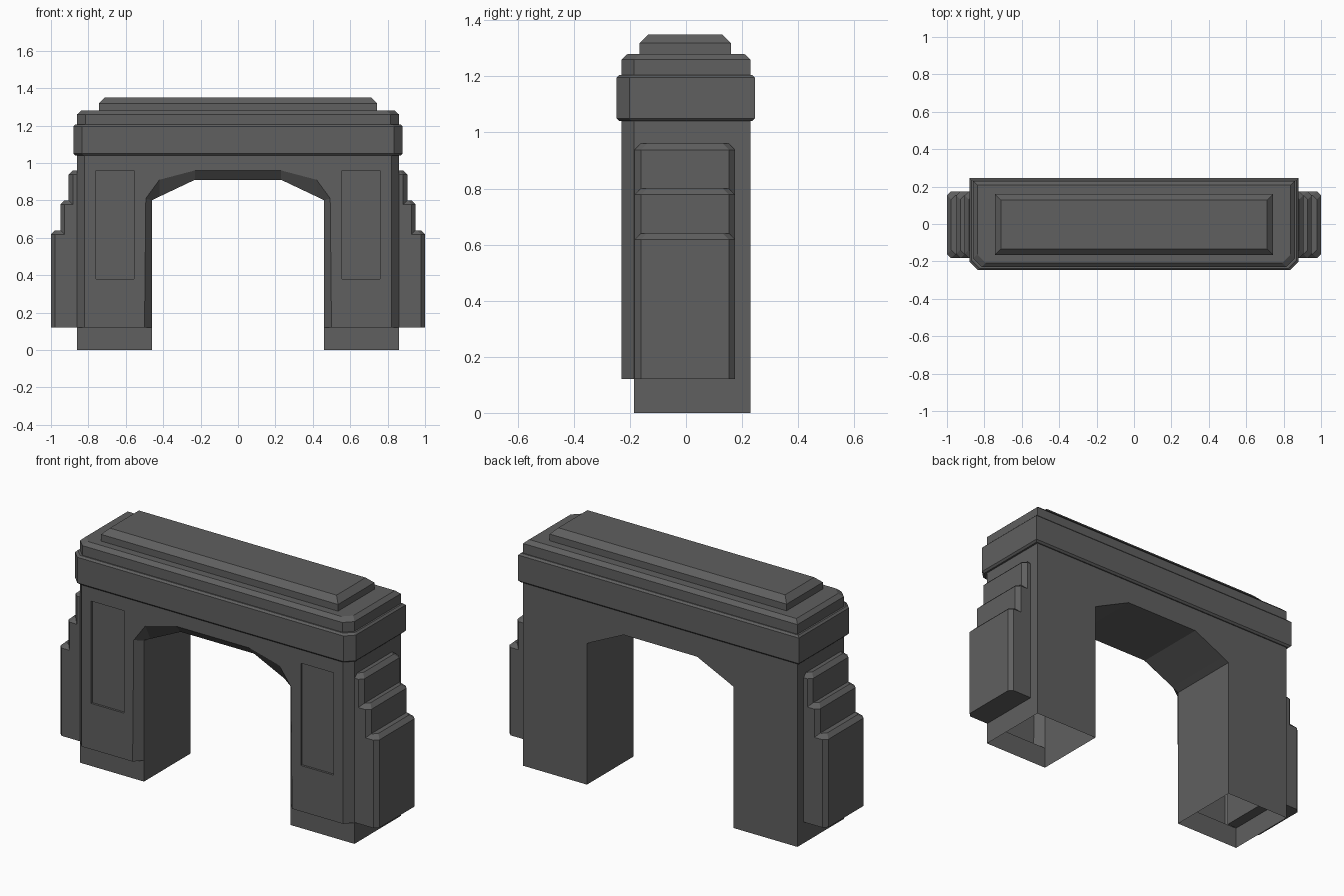
import bpy, bmesh

cube = bpy.data.objects.get("Cube")
if cube:
    bpy.data.objects.remove(cube, do_unlink=True)

stone = bpy.data.materials.new("dark_grey_stone")
stone.use_nodes = True
COLOUR = (0.115, 0.115, 0.115, 1)
stone.diffuse_color = COLOUR
stone.node_tree.nodes["Principled BSDF"].inputs["Base Color"].default_value = COLOUR


def finish(bm, name):
    bmesh.ops.remove_doubles(bm, verts=bm.verts[:], dist=0.0005)
    bmesh.ops.recalc_face_normals(bm, faces=bm.faces[:])
    mesh = bpy.data.meshes.new(name)
    bm.to_mesh(mesh)
    bm.free()
    mesh.materials.append(stone)
    obj = bpy.data.objects.new(name, mesh)
    bpy.context.collection.objects.link(obj)
    return obj


def bridge(bm, a, b, skip=()):
    """Quads between two closed rings of equal length."""
    n = len(a)
    for i in range(n):
        if i not in skip:
            j = (i + 1) % n
            bm.faces.new((a[i], a[j], b[j], b[i]))


def stacked(name, plan, layers, centre=(0, 0)):
    """Solid from a plan outline repeated at (height, inset) layers."""
    bm = bmesh.new()
    cx, cy = centre
    rings = []
    for z, inset in layers:
        rings.append([bm.verts.new((x - (inset if x > cx else -inset),
                                    y - (inset if y > cy else -inset), z)) for x, y in plan])
    for lower, upper in zip(rings, rings[1:]):
        bridge(bm, lower, upper)
    bm.faces.new(rings[0])
    bm.faces.new(rings[-1])
    return finish(bm, name)


def front_cut_plan(x, y0, y1, c):
    """Rectangle with its two front corners cut."""
    return [(-x, y1), (-x, y0 + c), (c - x, y0), (x - c, y0), (x, y0 + c), (x, y1)]


# Arch body: front, middle and back rings
FRONT, MID, BACK = -0.23, -0.185, 0.23
TOP, LEDGE = 1.12, 0.12


def mirrored(half):
    return half + [(-x, z) for x, z in reversed(half)]


inner = mirrored([(0.86, TOP), (0.86, LEDGE), (0.46, LEDGE), (0.46, 0.8), (0.42, 0.82), (0.23, 0.91)])
outer = mirrored([(0.82, TOP), (0.82, LEDGE), (0.5, LEDGE), (0.493, 0.81), (0.42, 0.91), (0.23, 0.96)])

bm = bmesh.new()
front = [bm.verts.new((x, FRONT, z)) for x, z in outer]
mid = [bm.verts.new((x, MID, z)) for x, z in inner]
back = [bm.verts.new((x, BACK, z)) for x, z in inner]
bridge(bm, front, mid)
bridge(bm, mid, back, skip=(1, 9))     # legs stay open below
bm.faces.new(back)

# Front face with two sunken panels
edges = [bm.edges.get((front[i], front[(i + 1) % len(front)])) for i in range(len(front))]
panels = []
for s in (-1, 1):
    shape = [(0.555, 0.38), (0.76, 0.38), (0.76, 0.96), (0.555, 0.96)]
    rim = [bm.verts.new((s * x, FRONT, z)) for x, z in shape]
    edges += [bm.edges.new((rim[i], rim[(i + 1) % 4])) for i in range(4)]
    panels.append(rim)
bmesh.ops.triangle_fill(bm, use_beauty=True, edges=edges, normal=(0, -1, 0))
for rim in panels:
    floor = [bm.verts.new((v.co.x, FRONT + 0.012, v.co.z)) for v in rim]
    bridge(bm, rim, floor)
    bm.faces.new(floor)

# Open leg bases, set back from the front
for s in (-1, 1):
    plan = [(0.46, MID), (0.86, MID), (0.86, BACK), (0.46, BACK)]
    low, high = ([bm.verts.new((s * x, y, z)) for x, y in plan] for z in (0, LEDGE))
    bridge(bm, low, high)
finish(bm, "arch_body")

# Cornice band, upper tier and roof cap
stacked("cornice_band", front_cut_plan(0.88, -0.247, 0.246, 0.045),
        [(1.04, 0.01), (1.05, 0), (1.195, 0), (1.205, 0.01)])
stacked("upper_tier", front_cut_plan(0.86, FRONT, BACK, 0.045),
        [(1.19, 0), (1.26, 0), (1.28, 0.022)])
stacked("roof_cap", [(-0.743, -0.165), (0.743, -0.165), (0.743, 0.16), (-0.743, 0.16)],
        [(1.27, 0), (1.318, 0), (1.35, 0.032)])

# Stepped side buttresses
STEPS = [("upper", 0.905, 0.96), ("middle", 0.95, 0.8), ("lower", 1.0, 0.64)]
B = 0.022
for side, s in (("left", 1), ("right", -1)):
    for step, x, top in STEPS:
        plan = [(0.8, -0.183), (x - B, -0.183), (x, B - 0.183),
                (x, 0.175 - B), (x - B, 0.175), (0.8, 0.175)]
        stacked(f"{side}_buttress_{step}", [(s * px, py) for px, py in plan],
                [(LEDGE, 0), (top - B, 0), (top, B)], centre=(s * 0.83, 0))
